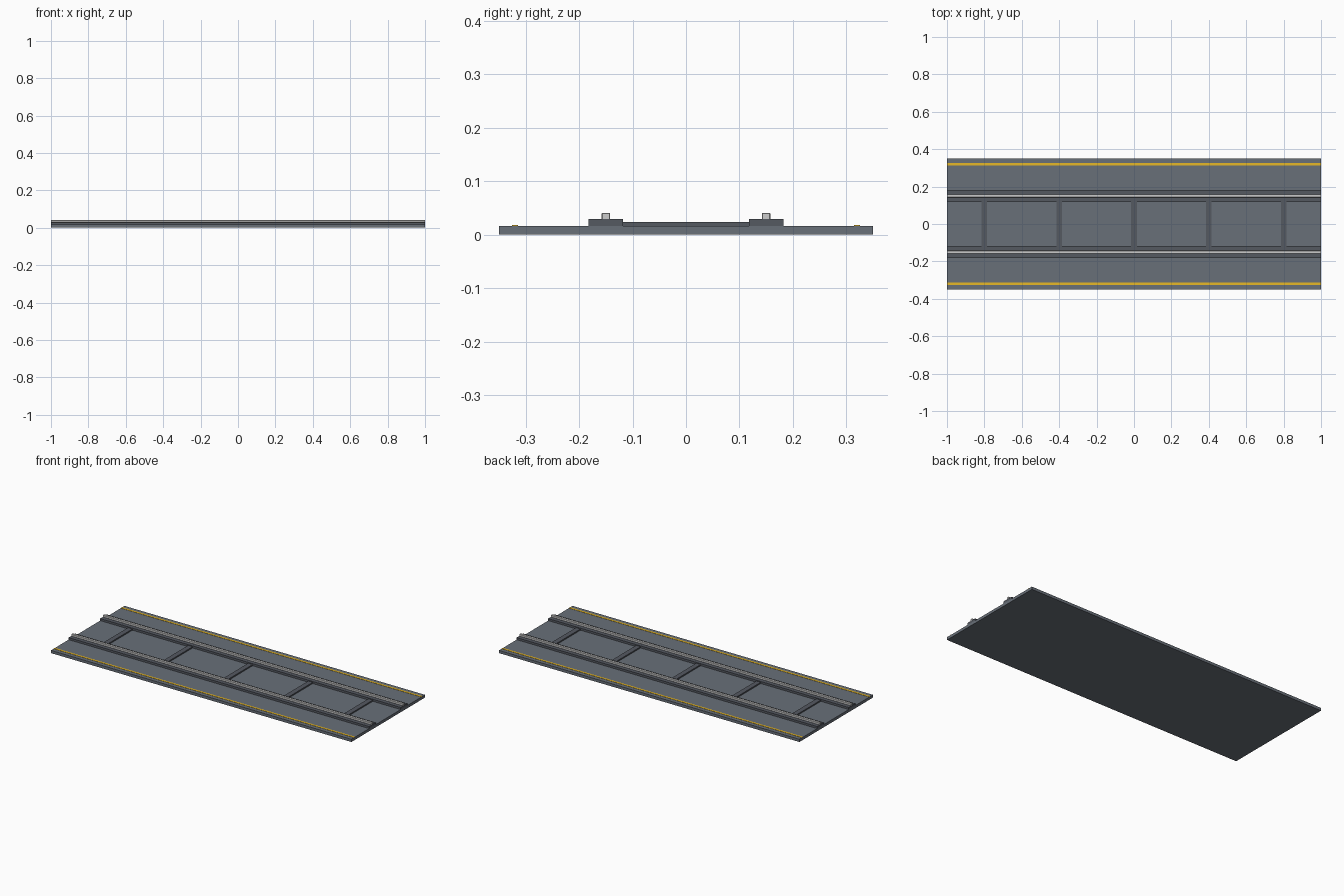
import bpy

if "Cube" in bpy.data.objects:
    bpy.data.objects.remove(bpy.data.objects["Cube"])


def material(name, rgb):
    m = bpy.data.materials.new(name)
    m.diffuse_color = (*rgb, 1)
    m.use_nodes = True
    m.node_tree.nodes["Principled BSDF"].inputs["Base Color"].default_value = m.diffuse_color
    return m


deck_mat = material("deck_grey", (0.14, 0.16, 0.19))
dark_mat = material("dark_steel", (0.09, 0.10, 0.12))
rail_mat = material("bright_steel", (0.55, 0.56, 0.56))
yellow_mat = material("safety_yellow", (0.80, 0.48, 0.02))


def box(name, x, y, z, mat, bevel=0):
    """Box from (min, max) ranges on each axis."""
    bpy.ops.mesh.primitive_cube_add(
        size=1, location=[(r[0] + r[1]) / 2 for r in (x, y, z)])
    ob = bpy.context.object
    ob.name = name
    ob.scale = [r[1] - r[0] for r in (x, y, z)]
    bpy.ops.object.transform_apply(location=False, rotation=False, scale=True)
    ob.data.materials.append(mat)
    if bevel:
        mod = ob.modifiers.new("edge_bevel", 'BEVEL')
        mod.width = bevel
        mod.segments = 1
    return ob


LENGTH = (-1, 1)

# Flat deck plate
box("deck", LENGTH, (-0.35, 0.35), (0, 0.0165), deck_mat)

# Rail beds, rails and edge stripes on both sides
for side, s in (("front", -1), ("back", 1)):
    def strip(name, y, half, z, mat, bevel=0):
        box(f"{name}_{side}", LENGTH, (s * y - half, s * y + half), z, mat, bevel)
    strip("rail_bed", 0.15, 0.032, (0.0155, 0.029), dark_mat)
    strip("rail", 0.15, 0.008, (0.028, 0.041), rail_mat, 0.0015)
    strip("edge_stripe", 0.32, 0.006, (0.0155, 0.018), yellow_mat)

# Cross ties between the rail beds
for i in range(5):
    cx = -0.8 + 0.4 * i
    box(f"cross_tie_{i + 1}", (cx - 0.015, cx + 0.015), (-0.12, 0.12),
        (0.0155, 0.024), dark_mat)
